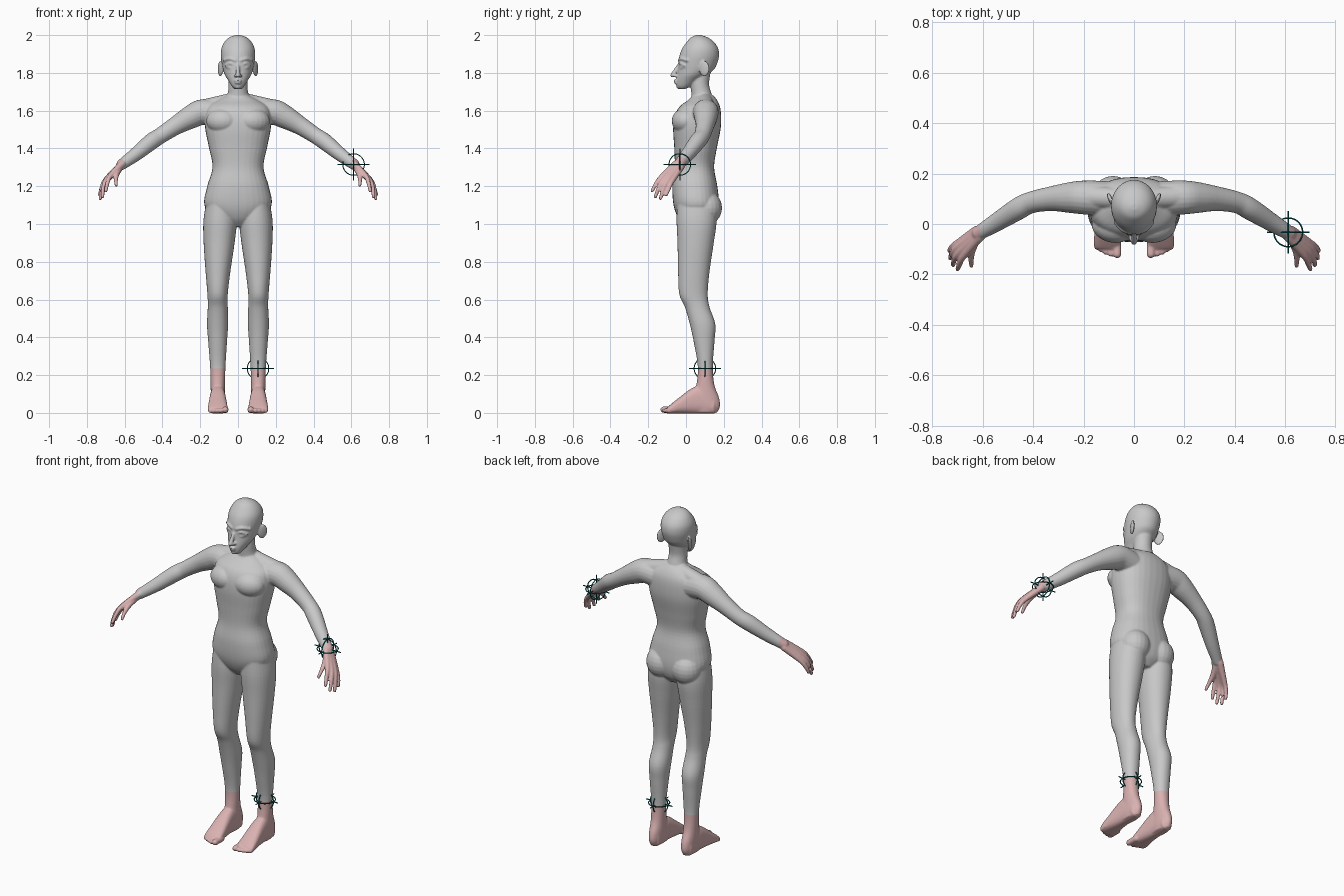
import bpy, bmesh, math
from mathutils import Vector, Matrix

if "Cube" in bpy.data.objects:
    bpy.data.objects.remove(bpy.data.objects["Cube"])


def material(name, rgb):
    m = bpy.data.materials.new(name)
    m.diffuse_color = (*rgb, 1)
    m.use_nodes = True
    m.node_tree.nodes["Principled BSDF"].inputs["Base Color"].default_value = m.diffuse_color
    return m


GREY = material("body grey", (0.58, 0.58, 0.58))
PINK = material("skin pink", (0.70, 0.44, 0.44))
TEAL = material("marker teal", (0.0, 0.12, 0.12))
bm = bmesh.new()


def smooth_rows(rows, k=5):
    """Catmull-Rom interpolation of a table of sections."""
    out = []
    for i in range(len(rows) - 1):
        a, b, c, d = (rows[max(i - 1, 0)], rows[i], rows[i + 1], rows[min(i + 2, len(rows) - 1)])
        for j in range(k):
            t = j / k
            out.append([0.5 * (2 * q + (r - p) * t + (2 * p - 5 * q + 4 * r - s) * t * t
                               + (3 * q - p - 3 * r + s) * t ** 3)
                        for p, q, r, s in zip(a, b, c, d)])
    return out + [list(rows[-1])]


def loft(rings, power=2.0, n=32):
    """Closed skin over rings of (centre, u, v)."""
    loops = []
    for c, u, v in rings:
        loop = []
        for i in range(n):
            a = 2 * math.pi * i / n
            x, y = (math.copysign(abs(f) ** (2 / power), f) for f in (math.cos(a), math.sin(a)))
            loop.append(bm.verts.new(c + u * x + v * y))
        loops.append(loop)
    for p, q in zip(loops, loops[1:]):
        for i in range(n):
            bm.faces.new((p[i], p[(i + 1) % n], q[(i + 1) % n], q[i]))
    bm.faces.new(loops[0])
    bm.faces.new(loops[-1])


def column(rows, power=2.0):
    """Upright part, rows of (z, x centre, half width, y front, y back)."""
    loft([(Vector((x, (f + b) / 2, z)), Vector((w, 0, 0)), Vector((0, (b - f) / 2, 0)))
          for z, x, w, f, b in smooth_rows(rows)], power)


def ball(c, r, turn=0.0):
    m = Matrix.Translation(c) @ Matrix.Rotation(turn, 4, 'Z') @ Matrix.Diagonal((*r, 1))
    bmesh.ops.create_uvsphere(bm, u_segments=20, v_segments=12, radius=1, matrix=m)


def tube(rows, side=1):
    """Round limb with rounded ends, rows of (x, y, z, radius)."""
    rows = [(side * x, y, z, r) for x, y, z, r in smooth_rows(rows)]
    pts = [Vector(r[:3]) for r in rows]
    rings = []
    for i, p in enumerate(pts):
        t = (pts[min(i + 1, len(pts) - 1)] - pts[max(i - 1, 0)]).normalized()
        u = t.cross(Vector((0.13, 0.31, 0.94))).normalized()
        rings.append((p, u * rows[i][3], t.cross(u) * rows[i][3]))
    loft(rings, n=20)
    for i in (0, -1):
        ball(pts[i], (rows[i][3],) * 3)


# torso and neck
column([(0.985, 0, .05, .0, .12), (1.03, 0, .12, -.04, .16), (1.1, 0, .178, -.066, .175),
        (1.2, 0, .163, -.072, .166), (1.3, 0, .135, -.06, .149), (1.4, 0, .153, -.062, .163),
        (1.5, 0, .173, -.068, .183), (1.57, 0, .175, -.06, .186), (1.62, 0, .16, -.035, .18),
        (1.655, 0, .11, .01, .165), (1.68, 0, .06, .035, .145)], 2.3)
column([(1.64, 0, .075, .03, .15), (1.69, 0, .055, .028, .135),
        (1.74, 0, .05, .025, .122), (1.8, 0, .05, .03, .13)])

# head, nose, lips and chin
column([(1.715, 0, .02, -.035, -.005), (1.73, 0, .034, -.05, .03), (1.76, 0, .052, -.052, .07),
        (1.79, 0, .07, -.047, .115), (1.82, 0, .08, -.043, .15), (1.85, 0, .086, -.041, .165),
        (1.89, 0, .091, -.035, .175), (1.93, 0, .088, -.02, .17), (1.965, 0, .071, .005, .147),
        (1.988, 0, .046, .027, .115), (2.0, 0, .014, .055, .08)])
tube([(0, -.042, 1.838, .008), (0, -.062, 1.803, .011), (0, -.071, 1.787, .012)])
ball((0, -.054, 1.760), (.021, .012, .006))
ball((0, -.052, 1.747), (.017, .012, .006))
ball((0, -.037, 1.728), (.017, .015, .014))

for s in (1, -1):
    # eyes, lids, brows, nostrils and ears
    ball((s * .043, -.016, 1.838), (.02, .013, .010), s * .35)
    tube([(.019, -.034, 1.838, .004), (.042, -.031, 1.852, .005), (.067, -.008, 1.840, .004)], s)
    tube([(.019, -.034, 1.836, .004), (.042, -.028, 1.825, .004), (.067, -.008, 1.836, .004)], s)
    tube([(.014, -.036, 1.866, .008), (.045, -.025, 1.875, .008), (.074, .006, 1.866, .008)], s)
    ball((s * .013, -.057, 1.785), (.009, .011, .008))
    ball((s * .093, .097, 1.822), (.009, .03, .042), s * -.42)
    # shoulder slope, chest and buttock
    tube([(.03, .10, 1.655, .04), (.18, .108, 1.613, .047)], s)
    ball((s * .085, -.012, 1.545), (.085, .062, .065), s * .25)
    ball((s * .083, .108, 1.085), (.085, .083, .09))
    # arm
    tube([(.11, .10, 1.585, .07), (.19, .105, 1.592, .068), (.25, .105, 1.566, .062),
          (.33, .10, 1.52, .049), (.41, .085, 1.468, .043), (.46, .06, 1.435, .044),
          (.54, .01, 1.37, .037), (.615, -.036, 1.315, .029)], s)
    # thumb and four fingers, each running back through the palm to the wrist
    tube([(.62, -.045, 1.308, .02), (.642, -.10, 1.268, .016), (.646, -.14, 1.235, .011),
          (.645, -.166, 1.206, .009)], s)
    fingers = [((.675, -.125, 1.255), (.69, -.155, 1.22), (.70, -.179, 1.176)),
               ((.69, -.11, 1.245), (.712, -.14, 1.20), (.717, -.162, 1.145)),
               ((.70, -.093, 1.235), (.722, -.118, 1.19), (.729, -.135, 1.135)),
               ((.70, -.075, 1.225), (.722, -.09, 1.19), (.732, -.105, 1.155))]
    for i, (knuckle, joint, tip) in enumerate(fingers):
        t = (i - 1.5) / 3 * .5
        tube([(.62 + .025 * t, -.04 + .05 * t, 1.31 - .03 * t, .02), (*knuckle, .0135),
              (*joint, .011), (*tip, .0095)], s)
    # leg
    column([(z, s * x, w, f, b) for z, x, w, f, b in (
        (1.13, .095, .07, -.045, .15), (1.02, .095, .088, -.05, .162), (.9, .1, .082, -.045, .147),
        (.75, .106, .066, -.042, .125), (.63, .108, .054, -.036, .115), (.56, .107, .053, -.006, .125),
        (.47, .108, .056, .02, .155), (.38, .108, .05, .04, .151), (.25, .107, .041, .062, .142),
        (.15, .107, .038, .055, .15), (.08, .106, .038, .03, .175), (.035, .106, .037, .02, .18),
        (.002, .106, .03, .03, .165))], 2.1)
    # foot, rows of (y, x, half width, top)
    loft([(Vector((s * x, y, h / 2 - .002)), Vector((w, 0, 0)), Vector((0, 0, h / 2 + .002)))
          for y, x, w, h in smooth_rows([(.15, .106, .034, .08), (.08, .107, .039, .14),
                                         (.03, .107, .043, .13), (-.04, .107, .05, .078),
                                         (-.08, .107, .053, .046), (-.098, .106, .05, .03)])], 2.6)
    for x, y, r in ((.067, -.119, .017), (.092, -.118, .012), (.112, -.111, .0115),
                    (.13, -.102, .011), (.147, -.092, .011)):
        tube([(x, -.06, .016, r), (x, y, r, r)], s)

# fuse all lofts into one smooth skin
bmesh.ops.recalc_face_normals(bm, faces=bm.faces)
mesh = bpy.data.meshes.new("skin")
bm.to_mesh(mesh)
bm.free()
source = bpy.data.objects.new("skin_source", mesh)
bpy.context.collection.objects.link(source)
remesh = source.modifiers.new("Fuse", 'REMESH')
remesh.mode = 'VOXEL'
remesh.voxel_size = 0.005
relax = source.modifiers.new("Relax", 'SMOOTH')
relax.factor = 0.5
relax.iterations = 4
skin = bpy.data.meshes.new_from_object(source.evaluated_get(bpy.context.evaluated_depsgraph_get()))
bpy.data.objects.remove(source)

# cut clean colour edges at the wrists and ankles
WRIST, ANKLE = 0.612, 0.235
bm = bmesh.new()
bm.from_mesh(skin)
for co, no in (((WRIST, 0, 0), (1, 0, 0)), ((-WRIST, 0, 0), (1, 0, 0)), ((0, 0, ANKLE), (0, 0, 1))):
    bmesh.ops.bisect_plane(bm, geom=bm.verts[:] + bm.edges[:] + bm.faces[:], plane_co=co, plane_no=no)


def part_of(c):
    side = "left" if c.x > 0 else "right"
    if abs(c.x) > WRIST:
        return side + "_hand"
    return side + "_foot" if c.z < ANKLE else "body"


for name in ("body", "left_hand", "right_hand", "left_foot", "right_foot"):
    piece = bm.copy()
    bmesh.ops.delete(piece, geom=[f for f in piece.faces if part_of(f.calc_center_median()) != name],
                     context='FACES')
    for f in piece.faces:
        f.smooth = True
        f.material_index = 0
    me = bpy.data.meshes.new(name)
    piece.to_mesh(me)
    piece.free()
    me.materials.clear()
    me.materials.append(GREY if name == "body" else PINK)
    bpy.context.collection.objects.link(bpy.data.objects.new(name, me))
bm.free()

# round joint markers: three crossing rings with six outward ticks
for name, centre in (("wrist_marker", (.612, -.033, 1.315)), ("ankle_marker", (.106, .1, .235))):
    curve = bpy.data.curves.new(name, 'CURVE')
    curve.dimensions = '3D'
    curve.bevel_depth = 0.003
    curve.bevel_resolution = 1
    curve.use_fill_caps = True
    for axis in range(3):
        u, v = Vector((0, 0, 0)), Vector((0, 0, 0))
        u[axis], v[(axis + 1) % 3] = 1, 1
        paths = [([(u * math.cos(a) + v * math.sin(a)) * .057
                   for a in (2 * math.pi * i / 40 for i in range(40))], True),
                 ([u * .03, u * .085], False), ([u * -.03, u * -.085], False)]
        for pts, closed in paths:
            sp = curve.splines.new('POLY')
            sp.points.add(len(pts) - 1)
            for q, p in zip(sp.points, pts):
                q.co = (*p, 1)
            sp.use_cyclic_u = closed
    curve.materials.append(TEAL)
    ob = bpy.data.objects.new(name, curve)
    ob.location = centre
    bpy.context.collection.objects.link(ob)
